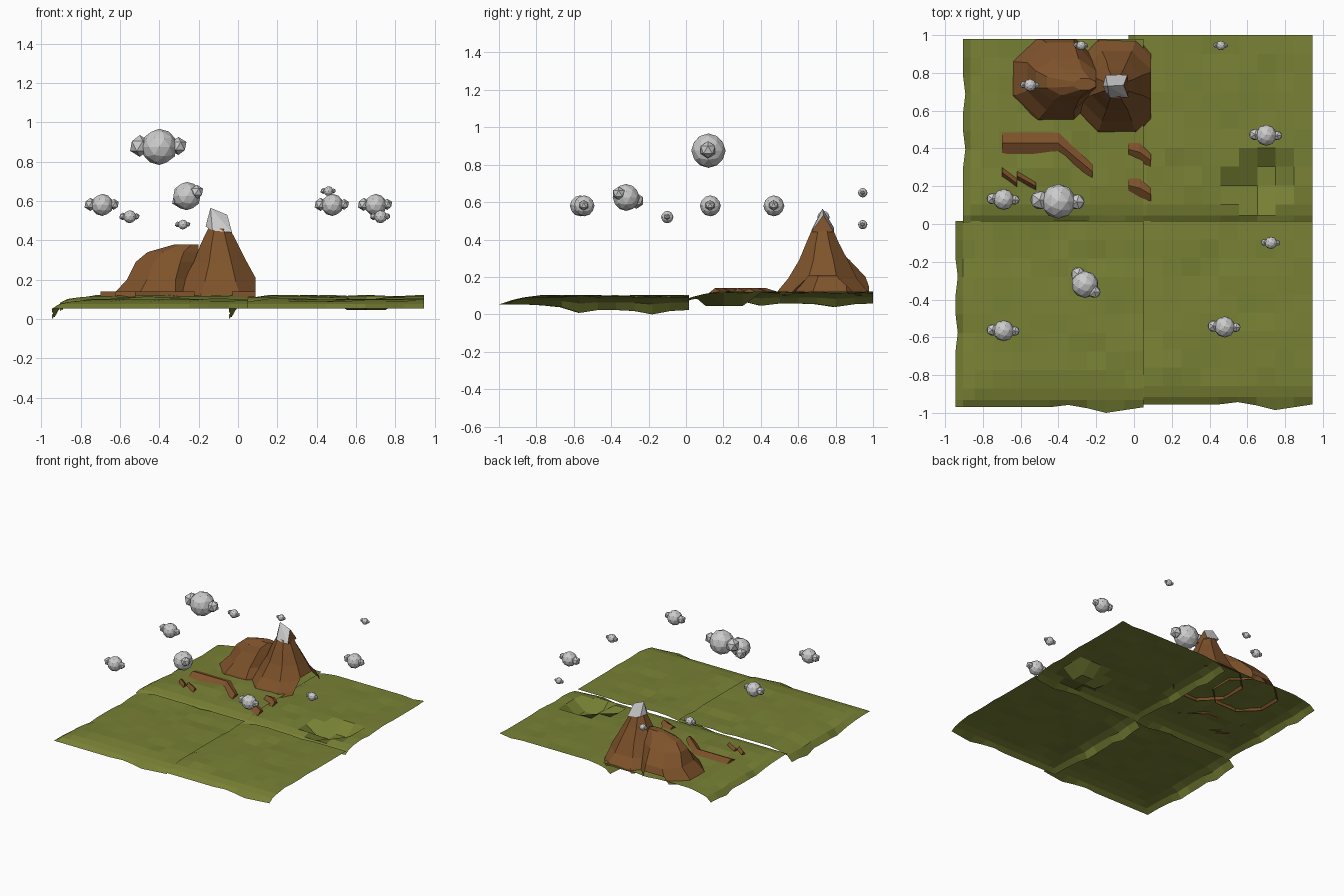
import bpy, bmesh, math, random
from mathutils import Vector, Matrix

if "Cube" in bpy.data.objects:
    bpy.data.objects.remove(bpy.data.objects["Cube"])

random.seed(7)


def material(name, rgb):
    m = bpy.data.materials.new(name)
    m.diffuse_color = (*rgb, 1)
    m.use_nodes = True
    m.node_tree.nodes["Principled BSDF"].inputs["Base Color"].default_value = m.diffuse_color
    return m


GREEN = material("grass", (0.19, 0.22, 0.035))
BROWN = material("rock", (0.21, 0.085, 0.024))
SNOW = material("snow", (0.6, 0.6, 0.6))


def finish(name, bm, *mats):
    mesh = bpy.data.meshes.new(name)
    bm.to_mesh(mesh)
    bm.free()
    for m in mats:
        mesh.materials.append(m)
    ob = bpy.data.objects.new(name, mesh)
    bpy.context.collection.objects.link(ob)
    return ob


# Ground: four open, bumpy tiles with drooping left and front edges
STEPS = [0, 0.04, 0.1] + [k / 10 for k in range(2, 11)]
DROOP = [0.045, 0.045, 0.045, 0.05, 0.06, 0.09, 0.075, 0.075, 0.08, 0.098, 0.08, 0.075]
FRONT_WOBBLE = {0.6: 0.012, 0.7: -0.005, 0.8: -0.03, 0.9: -0.015}


def tile(name, x0, x1, y0, y1, z, droop, pond=None):
    bm = bmesh.new()
    rows = []
    for j, v in enumerate(STEPS):
        row = []
        for i, u in enumerate(STEPS):
            x, y = x0 + u * (x1 - x0), y0 + v * (y1 - y0)
            h = z + random.choice([0, 0, 0, 0, 0.005, -0.008])
            if i < 3:
                h = z - DROOP[j] * droop * (1, 0.45, 0.2)[i]
                if i == 0:
                    x += 0.012 * (j in (5, 8)) 
            if j < 3:
                h = min(h, z - (0.045, 0.022, 0.008)[j])
            if j == 0:
                y += FRONT_WOBBLE.get(u, 0)
            if pond and math.hypot(x - pond[0], y - pond[1]) < 0.13:
                h = 0.045
            row.append(bm.verts.new((x, y, h)))
        rows.append(row)
    for a, b in zip(rows, rows[1:]):
        for i in range(len(a) - 1):
            bm.faces.new((a[i], a[i + 1], b[i + 1], b[i]))
    return finish(name, bm, GREEN)


tile("ground_front_left", -0.945, 0.05, -0.97, 0.015, 0.098, 1.0)
tile("ground_front_right", -0.045, 0.945, -0.955, 0.015, 0.098, 1.0)
tile("ground_back_left", -0.905, 0.05, 0.005, 0.98, 0.118, 0.8)
tile("ground_back_right", -0.03, 0.945, 0.005, 1.0, 0.118, 0.8, pond=(0.67, 0.22))


# Mountains: octagonal ring stacks, trimmed at the tile borders
def mountain(name, rings):
    bm = bmesh.new()
    loops = []
    for z, cx, cy, rx, ry in rings:
        k = 1 / math.cos(math.pi / 8)
        loops.append([bm.verts.new((cx + k * rx * math.cos(a), cy + k * ry * math.sin(a), z))
                      for a in (math.pi * (2 * n + 1) / 8 for n in range(8))])
    for a, b in zip(loops, loops[1:]):
        for n in range(8):
            bm.faces.new((a[n], a[(n + 1) % 8], b[(n + 1) % 8], b[n]))
    bm.faces.new(loops[-1])
    for co, no in (((0.09, 0, 0), (1, 0, 0)), ((0, 0.978, 0), (0, 1, 0))):
        bmesh.ops.bisect_plane(bm, geom=bm.verts[:] + bm.edges[:] + bm.faces[:],
                               plane_co=co, plane_no=no, clear_outer=True)
    return finish(name, bm, BROWN)


mountain("main_mountain", [(0.10, -0.09, 0.73, 0.25, 0.255), (0.13, -0.09, 0.73, 0.235, 0.235),
                           (0.19, -0.09, 0.73, 0.19, 0.185), (0.29, -0.09, 0.735, 0.135, 0.13),
                           (0.38, -0.095, 0.73, 0.095, 0.088), (0.46, -0.097, 0.73, 0.055, 0.053)])
mountain("low_mountain", [(0.10, -0.42, 0.77, 0.235, 0.225), (0.13, -0.41, 0.77, 0.22, 0.215),
                          (0.20, -0.39, 0.78, 0.175, 0.18), (0.29, -0.36, 0.765, 0.16, 0.11),
                          (0.34, -0.33, 0.75, 0.13, 0.07), (0.38, -0.26, 0.74, 0.06, 0.03)])

# Snow cap: tilted ridge, bare rock on its right face
bm = bmesh.new()
for p in [(-0.14, 0.73, 0.565), (-0.055, 0.735, 0.53), (-0.15, 0.79, 0.465), (-0.035, 0.79, 0.44),
          (-0.03, 0.67, 0.44), (-0.13, 0.67, 0.45), (-0.165, 0.73, 0.47)]:
    bm.verts.new(p)
bmesh.ops.convex_hull(bm, input=bm.verts[:])
bm.normal_update()
for f in bm.faces:
    f.material_index = int(f.normal.x > 0.8)
finish("snow_cap", bm, SNOW, BROWN)


# Low rocky ridges in front of the mountains: stations are (x, back y, front y)
def ridge(name, stations):
    bm = bmesh.new()
    sec = [[bm.verts.new(p) for p in ((x, f, 0.112), (x, (f + b) / 2, 0.14), (x, b, 0.122))]
           for x, b, f in stations]
    for a, b in zip(sec, sec[1:]):
        for n in range(2):
            bm.faces.new((a[n], b[n], b[n + 1], a[n + 1]))
    bm.faces.new(sec[0])
    bm.faces.new(sec[-1][::-1])
    return finish(name, bm, BROWN)


ridge("long_ridge", [(-0.7, 0.485, 0.37), (-0.4, 0.485, 0.37), (-0.22, 0.315, 0.24)])
ridge("ridge_chip_back", [(-0.03, 0.43, 0.36), (0.03, 0.43, 0.33), (0.09, 0.37, 0.30)])
ridge("ridge_chip_front", [(-0.03, 0.24, 0.17), (0.03, 0.24, 0.14), (0.09, 0.19, 0.12)])
ridge("ridge_chip_left", [(-0.7, 0.30, 0.25), (-0.62, 0.24, 0.19)])
ridge("ridge_chip_small", [(-0.62, 0.28, 0.23), (-0.52, 0.22, 0.18)])


# Clouds: a faceted ball with a coarse puff on either side
def cloud(name, pos, r, puffs=((-1.08, 0.08, 0.05), (1.05, -0.03, 0.05))):
    bm = bmesh.new()
    bmesh.ops.create_icosphere(bm, subdivisions=2, radius=r, matrix=Matrix.Translation(pos))
    for off, size in zip(puffs, (0.6, 0.5)):
        bmesh.ops.create_icosphere(bm, subdivisions=1, radius=r * size,
                                   matrix=Matrix.Translation(Vector(pos) + Vector(off) * r))
    return finish(name, bm)


cloud("cloud_high", (-0.4, 0.12, 0.875), 0.092)
cloud("cloud_turned", (-0.26, -0.32, 0.625), 0.072,
      ((-0.5, 0.75, -0.25), (0.7, -0.55, 0.3)))
for n, (x, y, z, r) in enumerate([
        (-0.69, 0.13, 0.58, 0.056), (-0.69, -0.565, 0.58, 0.056), (0.48, -0.545, 0.58, 0.056),
        (0.70, 0.47, 0.58, 0.056), (-0.55, 0.735, 0.52, 0.033), (0.725, -0.1, 0.52, 0.033),
        (-0.28, 0.945, 0.48, 0.025), (0.46, 0.945, 0.65, 0.025)]):
    cloud(f"cloud_{n + 1}", (x, y, z), r)
